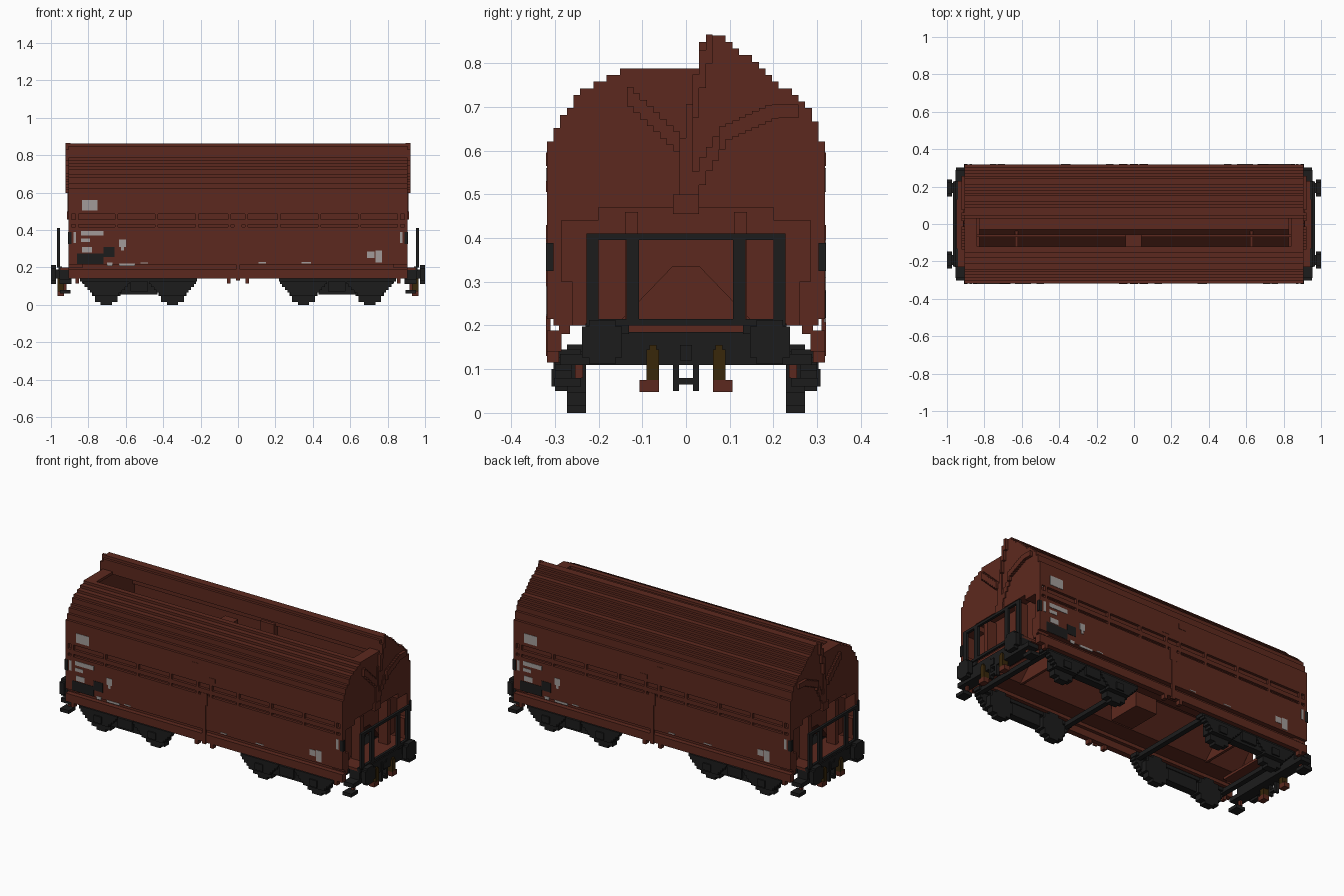
import bpy, bmesh, math

V = 2 / 132            # one voxel step
L = .905               # half length of the body
W = 21 * V             # half width of the body

cube = bpy.data.objects.get("Cube")
if cube:
    bpy.data.objects.remove(cube, do_unlink=True)


def material(name, r, g, b):
    m = bpy.data.materials.new(name)
    m.use_nodes = True
    m.diffuse_color = (r, g, b, 1)
    bsdf = m.node_tree.nodes["Principled BSDF"]
    bsdf.inputs["Base Color"].default_value = (r, g, b, 1)
    bsdf.inputs["Roughness"].default_value = .9
    return m


RED = material("oxide red", .108, .022, .013)
BLACK = material("soot black", .012, .012, .012)
GREY = material("faded grey", .36, .33, .32)
OLIVE = material("hose brown", .04, .02, .003)


def finish(name, mat, bm):
    bmesh.ops.recalc_face_normals(bm, faces=bm.faces)
    me = bpy.data.meshes.new(name)
    bm.to_mesh(me)
    bm.free()
    me.materials.append(mat)
    ob = bpy.data.objects.new(name, me)
    bpy.context.collection.objects.link(ob)


SIGNS = {"": [(1, 1)], "x": [(1, 1), (-1, 1)], "y": [(1, 1), (1, -1)],
         "xy": [(1, 1), (-1, 1), (1, -1), (-1, -1)], "turn": [(1, 1), (-1, -1)]}


def boxes(name, mat, items, copies=""):
    """Boxes given as x0, x1, y0, y1, z0, z1, mirrored or turned about the centre."""
    bm = bmesh.new()
    for x0, x1, y0, y1, z0, z1 in items:
        for sx, sy in SIGNS[copies]:
            for v in bmesh.ops.create_cube(bm, size=1)["verts"]:
                v.co = (sx * ((x0 + x1) / 2 + v.co.x * (x1 - x0)),
                        sy * ((y0 + y1) / 2 + v.co.y * (y1 - y0)),
                        (z0 + z1) / 2 + v.co.z * (z1 - z0))
    finish(name, mat, bm)


def prism(name, mat, outline, a, b):
    """Outline in the (y, z) plane, extruded along x from a to b."""
    points = [p for p, q in zip(outline, outline[1:] + outline[:1])
              if math.dist(p, q) > .0001]
    bm = bmesh.new()
    face = bm.faces.new([bm.verts.new((a, *p)) for p in points])
    for v in bmesh.ops.extrude_face_region(bm, geom=[face])["geom"]:
        if isinstance(v, bmesh.types.BMVert):
            v.co.x = b
    finish(name, mat, bm)


def at(points, t):
    for (a, za), (b, zb) in zip(points, points[1:]):
        if a <= t <= b:
            return za + (zb - za) * (t - a) / (b - a)
    return points[-1][1]


# Hollow roof of stepped shells, with a long loading slot beside the ridge
front_arc = [(-.32, .60), (-.285, .68), (-.24, .735), (-.15, .785), (.03, .79)]
back_arc = [(.03, .85), (.045, .86), (.076, .865), (.1, .845), (.165, .795),
            (.225, .745), (.285, .685), (.32, .60)]


def top(k):
    return round(at(front_arc if k < 2 else back_arc, (k + .5) * V) / V) * V


def step(k, z, side):
    ends = [(k * V, z), ((k + 1) * V, z)]
    return ends if side < 0 else ends[::-1]


def roof_shell(name, columns, side):
    outer = [(side * W, .485)]
    inner = [(side * (W - V), .485)]
    for k in columns:
        outer += step(k, top(k), side)
    for before, k in zip(columns, columns[1:]):
        inner += step(k, min(top(before), top(k)) - V, side)
    prism(name, RED, outer + inner[::-1], -L, L)


roof_shell("front_roof", list(range(-21, -8)), -1)
roof_shell("back_roof", list(range(20, 1, -1)), 1)
gable = [(-W, .47)]
for k in range(-21, 21):
    gable += step(k, top(k), -1)
gable.append((W, .47))
prism("right_gable", RED, gable, L - V, L)
prism("left_gable", RED, gable, -L, V - L)
boxes("ridge_wall", RED, [(-L, L, 2 * V, 3 * V, 51 * V, 56 * V)])
boxes("slot_ends", RED, [(.84, L, -8 * V, 2 * V, 51 * V, 52 * V)], "x")
boxes("slot_rail", RED, [(-.84, .84, -.07, -.055, .72, .735),
                         (-.045, .04, -.12, -.055, .72, .775)])
boxes("inner_ribs", RED, [(-.045, .045, .27, .305, .49, .62)], "y")

# Roof opening levers on both ends
lever = []
for path in ([(-.135, .73), (0, .6)], [(0, .6), (.02, .72), (.055, .85)],
             [(.015, .5), (.04, .56), (.09, .64), (.2, .69), (.25, .69)]):
    k = path[0][0]
    while k < path[-1][0]:
        z0, z1 = sorted((at(path, k), at(path, min(k + V, path[-1][0]))))
        lever.append((L - .01, .922 if z0 > .6 else .911, k, k + V, z0 - V, z1 + V))
        k += V
lever += [(L - .01, .911, -.015, .015, .5, .61), (L - .01, .915, -.03, .03, .455, .5)]
boxes("roof_levers", RED, lever, "x")

# Open hopper with a saddle floor and upright ends
under = [(.03, .335), (.16, .2), (.288, .2), (.288, .215), (.303, .215), (.303, .49)]
over = [(.03, .352), (.168, .215), (.285, .215), (.285, .49)]


def mirrored(half):
    return [(-y, z) for y, z in half[::-1]] + half


prism("hopper", RED, mirrored(under) + mirrored(over)[::-1], -.84, .84)
prism("right_hopper_end", RED, mirrored(under), .825, .84)
prism("left_hopper_end", RED, mirrored(under), -.84, -.825)
boxes("hopper_shelf", RED, [(.825, L, -.303, .303, .47, .485)], "x")
boxes("hopper_bulkheads", RED, [(.62, .635, -.165, .165, .195, .345)], "x")
boxes("hopper_end_cheeks", RED, [(.83, L, .285, .303, .2, .485)], "xy")
boxes("centre_chute", RED, [(-.07, .07, -.1, .1, .16, .26)])

# Side plates, ribs and sills
boxes("side_plates", RED, [(-L, L, .303, W, .215, .415),
                           (-L, L, .303, W, .43, .455)], "y")
boxes("side_posts", RED, [(x - .008, x + .008, .303, W, .41, .495)
                          for x in (-.897, -.86, -.65, -.435, -.22, -.045, .045,
                                    .22, .435, .65, .86, .897)], "y")
boxes("sills", RED, [(-L, L, .285, W, .14, .188), (-L, L, .265, .29, .18, .22)], "y")
boxes("sill_tabs", RED, [(x - .01, x + .01, .29, W, .115, .15)
                         for x in (-.86, -.05, .05, .86)], "y")
boxes("door_latch", RED, [(-.022, .022, .31, .32, .36, .43),
                          (-.012, .012, .31, .32, .13, .36),
                          (.03, .075, .31, .32, .505, .53),
                          (-.08, -.035, .31, .32, .565, .595)], "y")

# End frames
boxes("end_posts", RED, [(.84, .9, .11, .14, .2, .46), (.83, L, .26, .3, .2, .3),
                         (.83, L, .2, .3, .44, .475)], "xy")
boxes("end_floor", RED, [(.8, .95, -.23, .23, .185, .2)], "x")
boxes("buffer_beam", BLACK, [(.89, .955, -.23, .23, .11, .185),
                             (.89, .955, -.288, .288, .11, .135),
                             (.94, .96, -.23, -.13, .18, .205),
                             (.94, .96, .13, .23, .18, .205)], "x")
boxes("end_railing", BLACK, [(.953, .968, y - .014, y + .014, .2, .41)
                             for y in (-.214, -.122, .122, .214)]
      + [(.953, .968, -.228, .228, z, z + V) for z in (.2, .395)], "x")


def disc(c, z, r):
    """Stepped disc rows as (c0, c1, z0, z1)."""
    n = max(2, round(2 * r / V))
    h = 2 * r / n
    for i in range(n):
        d = -r + (i + .5) * h
        w = max(1, round(math.sqrt(r * r - d * d) / V)) * V
        yield c - w, c + w, z + d - h / 2, z + d + h / 2


boxes("buffers", BLACK, [(.972, 1, *row) for row in disc(.192, .162, .05)]
      + [(.95, .98, .165, .22, .14, .19)], "xy")
boxes("coupling", BLACK, [(.935, .958, -.03, -.016, .05, .165),
                          (.935, .958, .016, .03, .05, .165),
                          (.935, .958, -.03, .03, .065, .08),
                          (.94, .962, -.014, .014, .12, .155)], "x")
boxes("brake_hoses", OLIVE, [(.93, .965, .062, .09, .075, .145),
                             (.93, .965, .068, .084, .145, .155)], "xy")
boxes("hose_ends", RED, [(.93, .965, .062, .106, .048, .075)], "xy")
boxes("step_hangers", RED, [(.918, .932, .236, .254, .08, .135)], "xy")
boxes("step_treads", BLACK, [(.895, .952, .24, .302, .06, .08)], "xy")
boxes("corner_handles", BLACK, [(.89, .91, .303, .32, .325, .388)], "xy")

# Bogies: wheels, stepped side frames and cross bars
wheels, frames, bars = [], [], []
for c in (.35, .705):
    wheels += [(a, b, .229, .272, z0, z1) for a, b, z0, z1 in disc(c, .078, .078)]
    for i, w in enumerate((.07, .085, .1, .115, .125)):
        frames.append((c - w, c + w, .262, .30, .05 + i * V, .05 + (i + 1) * V))
    frames.append((c - .025, c + .025, .29, .308, .06, .1))
frames += [(.43, .63, .245, .29, .055, .13), (.48, .575, .28, .303, .07, .125),
           (.22, .845, .24, .29, .125, .145)]
for x in (.25, .82):
    bars.append((x - .015, x + .015, -.29, .29, .115, .14))
boxes("wheels", BLACK, wheels, "xy")
boxes("bogie_frames", BLACK, frames, "xy")
boxes("bogie_cross_bars", BLACK, bars, "x")


# Painted panels, thin plates on both long sides
def plates(name, mat, rects):
    boxes(name, mat, [(x0, x1, -W - .002, -W + .002, z0, z1)
                      for x0, x1, z0, z1 in rects], "turn")


plates("worn_markings", GREY, [
    (-.835, -.75, .505, .56), (-.84, -.72, .37, .395), (-.84, -.79, .335, .355),
    (-.835, -.78, .28, .31), (-.635, -.6, .31, .35), (-.625, -.61, .29, .31),
    (-.635, -.55, .207, .22), (-.7, -.67, .207, .225), (-.52, -.48, .22, .226),
    (.11, .15, .222, .228), (.34, .39, .222, .228), (.69, .73, .25, .285),
    (.735, .77, .225, .29), (-.88, -.865, .33, .39), (.865, .88, .33, .39)])
plates("dark_panels", BLACK, [(-.86, -.72, .217, .275), (-.72, -.66, .255, .31)])
